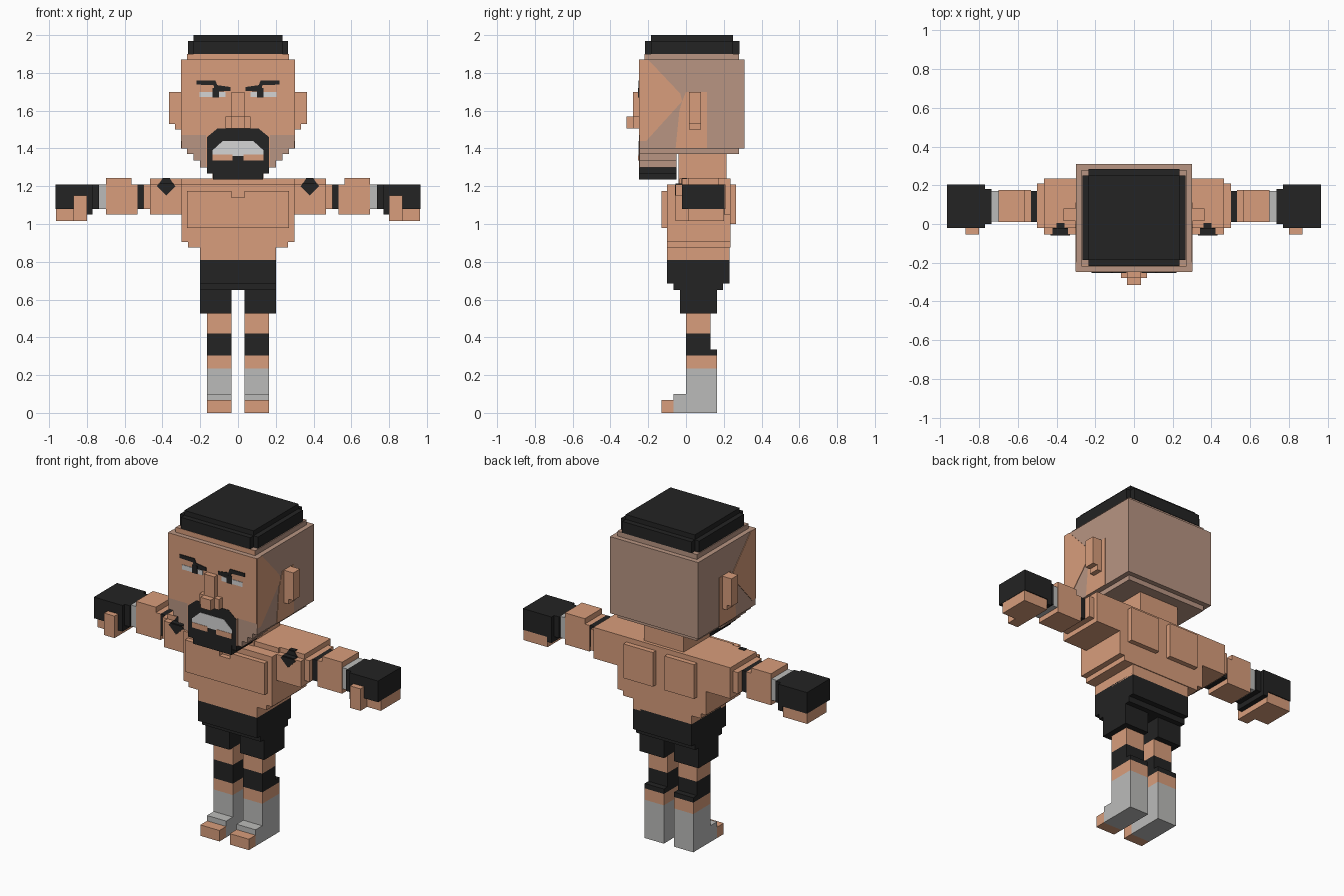
import bpy, bmesh


def material(name, r, g, b):
    m = bpy.data.materials.new(name)
    m.diffuse_color = (r, g, b, 1)
    return m


SKIN = material("skin", 0.69, 0.34, 0.20)
SHAVED = material("shaved_skin", 0.48, 0.30, 0.225)
BLACK = material("black", 0.017, 0.017, 0.017)
GREY = material("light_grey", 0.50, 0.50, 0.49)
WHITE = material("white", 0.66, 0.66, 0.66)


def finish(name, bm, mat):
    bmesh.ops.recalc_face_normals(bm, faces=bm.faces)
    me = bpy.data.meshes.new(name)
    bm.to_mesh(me)
    bm.free()
    me.materials.append(mat)
    ob = bpy.data.objects.new(name, me)
    bpy.context.collection.objects.link(ob)
    return ob


def prism(bm, base, shift):
    """Closed prism from a planar loop pushed along shift."""
    a = [bm.verts.new(p) for p in base]
    b = [bm.verts.new([p[i] + shift[i] for i in range(3)]) for p in base]
    bm.faces.new(a)
    bm.faces.new(b[::-1])
    n = len(a)
    for i in range(n):
        bm.faces.new((a[i], b[i], b[(i + 1) % n], a[(i + 1) % n]))


def boxes(name, mat, *items, pair=False):
    """Boxes as x0, x1, y0, y1, z0, z1; pair adds the mirrored side."""
    bm = bmesh.new()
    for x0, x1, y0, y1, z0, z1 in items:
        for s in ((1, -1) if pair else (1,)):
            base = [(s * x0, y0, z0), (s * x1, y0, z0), (s * x1, y1, z0), (s * x0, y1, z0)]
            prism(bm, base, (0, 0, z1 - z0))
    return finish(name, bm, mat)


def front_plate(name, mat, y, *loops, pair=False, t=0.004):
    """Thin plates in the xz plane, standing t in front of y."""
    bm = bmesh.new()
    for loop in loops:
        for s in ((1, -1) if pair else (1,)):
            prism(bm, [(s * x, y, z) for x, z in loop], (0, -t, 0))
    return finish(name, bm, mat)


def side_plate(name, mat, x, *loops, t=0.003):
    """Thin plates in the yz plane on both sides."""
    bm = bmesh.new()
    for loop in loops:
        for s in (1, -1):
            prism(bm, [(s * x, y, z) for y, z in loop], (s * t, 0, 0))
    return finish(name, bm, mat)


def rect(a0, a1, b0, b1):
    return [(a0, b0), (a1, b0), (a1, b1), (a0, b1)]


# Head with stepped crown, jaw and underside
boxes("head", SHAVED,
      (-.30, .30, -.245, .31, 1.40, 1.87),
      (-.27, .27, -.215, .28, 1.87, 1.90),
      (-.27, .27, -.245, .28, 1.37, 1.40),
      (-.235, .235, -.245, -.05, 1.335, 1.37),
      (-.20, .20, -.245, -.05, 1.30, 1.335))
front_plate("face", SKIN, -.245,
            [(-.30, 1.47), (-.17, 1.47), (-.17, 1.30), (.17, 1.30), (.17, 1.47),
             (.30, 1.47), (.30, 1.87), (-.30, 1.87)], t=0.003)
front_plate("forehead_rim", SKIN, -.215, rect(-.27, .27, 1.87, 1.90))
side_plate("temple", SKIN, .30,
           [(-.245, 1.87), (-.20, 1.87), (-.03, 1.69), (-.02, 1.65), (-.21, 1.44), (-.245, 1.44)],
           [(-.055, 1.40), (0, 1.40), (0, 1.70), (-.02, 1.65), (-.035, 1.60)],
           rect(0, .11, 1.40, 1.70))
boxes("ear", SKIN, (.30, .365, .015, .08, 1.53, 1.70),
      (.30, .333, .015, .08, 1.50, 1.53), pair=True)

# Hair cap
boxes("hair", BLACK, (-.265, .265, -.185, .25, 1.90, 1.97),
      (-.235, .235, -.217, .283, 1.90, 1.97),
      (-.235, .235, -.185, .25, 1.97, 2.0))

# Facial features
boxes("nose", SKIN, (-.035, .035, -.28, -.245, 1.57, 1.70),
      (-.067, .067, -.28, -.245, 1.505, 1.57),
      (-.035, .035, -.315, -.28, 1.505, 1.57))
front_plate("eye_white", WHITE, -.247, rect(.065, .205, 1.672, 1.70), pair=True)
front_plate("pupil", BLACK, -.249, rect(.10, .135, 1.67, 1.72), pair=True)
front_plate("eyebrow", BLACK, -.248,
            [(.04, 1.705), (.12, 1.70), (.13, 1.735), (.22, 1.738), (.22, 1.76),
             (.12, 1.76), (.11, 1.735), (.04, 1.725)], pair=True)
front_plate("beard", BLACK, -.246,
            [(-.165, 1.295), (.165, 1.295), (.165, 1.46), (.14, 1.48), (.11, 1.505),
             (-.11, 1.505), (-.14, 1.48), (-.165, 1.46)])
boxes("chin_beard", BLACK, (-.132, .132, -.25, -.05, 1.235, 1.30),
      (-.165, .165, -.248, -.05, 1.268, 1.30))
front_plate("teeth", WHITE, -.248,
            [(-.135, 1.36), (.135, 1.36), (.135, 1.39), (.08, 1.44), (-.08, 1.44), (-.135, 1.39)])
front_plate("lip", SKIN, -.25, rect(.03, .135, 1.335, 1.367), pair=True)

# Neck and torso
boxes("neck", SKIN, (-.135, .135, -.04, .215, 1.18, 1.37))
boxes("torso", SKIN,
      (-.30, .30, -.10, .235, .905, 1.21),
      (-.265, .265, -.10, .235, .875, .905),
      (-.20, .20, -.10, .23, .81, .875),
      (-.30, .30, -.035, .235, 1.21, 1.24))
boxes("chest", SKIN, (0, .27, -.13, -.10, .98, 1.14),
      (.035, .27, -.13, -.10, 1.14, 1.175), pair=True)
boxes("shoulder_blade", SKIN, (.04, .24, .235, .265, 1.0, 1.21), pair=True)

# Arms, running straight out to the sides
boxes("shoulder", SKIN, (.29, .465, -.055, .235, 1.05, 1.21),
      (.29, .465, -.02, .235, 1.21, 1.24),
      (.465, .50, -.02, .21, 1.08, 1.21), pair=True)
boxes("armband", BLACK, (.50, .533, .01, .17, 1.08, 1.21), pair=True)
boxes("forearm", SKIN, (.533, .565, .01, .175, 1.05, 1.21),
      (.565, .70, .01, .175, 1.05, 1.243), pair=True)
boxes("wrist_wrap", GREY, (.70, .735, .012, .17, 1.08, 1.21), pair=True)
boxes("glove", BLACK, (.735, .77, .0, .18, 1.08, 1.21),
      (.77, .965, -.02, .205, 1.08, 1.21),
      (.77, .80, -.02, .205, 1.05, 1.08), pair=True)
boxes("fingers", SKIN, (.80, .963, .01, .20, 1.015, 1.08), pair=True)
boxes("thumb", SKIN, (.80, .87, -.055, .01, 1.015, 1.15), pair=True)
# Diamond marks folded over the shoulder edge
front_plate("shoulder_mark", BLACK, -.055,
            [(.38, 1.15), (.43, 1.20), (.42, 1.21), (.34, 1.21), (.33, 1.20)], pair=True)
front_plate("shoulder_mark_upper", BLACK, -.02,
            [(.34, 1.21), (.42, 1.21), (.40, 1.24), (.36, 1.24)], pair=True)
boxes("shoulder_mark_top", BLACK, (.34, .42, -.055, -.02, 1.21, 1.214),
      (.36, .40, -.02, .005, 1.24, 1.244), pair=True)

# Shorts
boxes("shorts", BLACK, (-.20, .20, -.10, .23, .685, .82),
      (-.20, .20, -.065, .197, .65, .685))
boxes("shorts_leg", BLACK, (.035, .20, -.032, .165, .525, .65), pair=True)

# Legs and feet
boxes("thigh", SKIN, (.035, .165, 0, .13, .42, .525), pair=True)
boxes("knee_band", BLACK, (.035, .165, 0, .13, .305, .42),
      (.035, .165, .13, .165, .305, .335), pair=True)
boxes("calf", SKIN, (.035, .165, 0, .165, .235, .305), pair=True)
boxes("ankle_wrap", GREY, (.035, .165, 0, .165, 0, .235),
      (.035, .165, -.065, 0, 0, .10), pair=True)
boxes("toes", SKIN, (.035, .165, -.13, -.065, 0, .067), pair=True)
